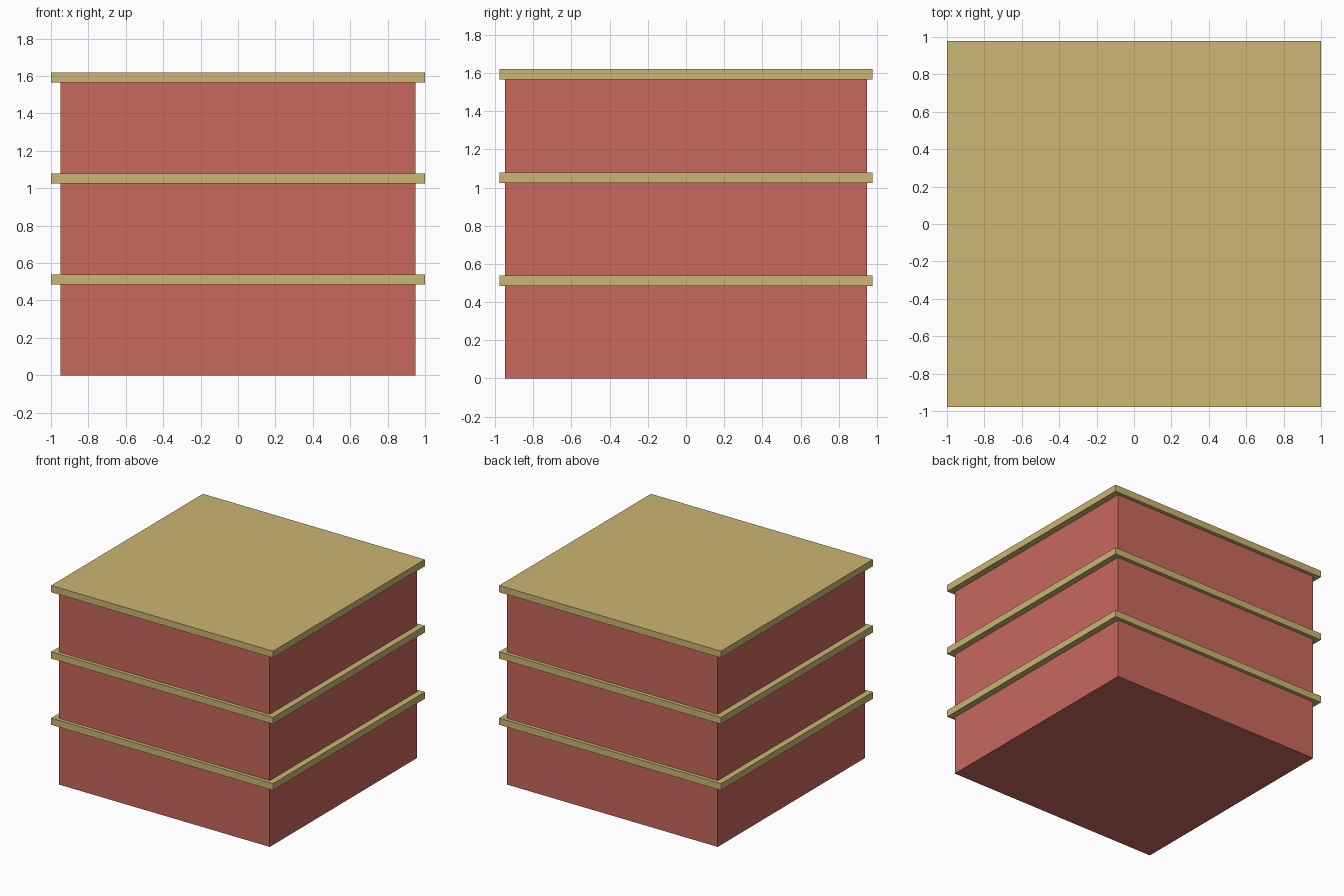
import bpy

if "Cube" in bpy.data.objects:
    bpy.data.objects.remove(bpy.data.objects["Cube"])

STOREY = 0.54      # floor-to-floor height
SLAB = 0.055       # slab thickness


def make_material(name, rgb):
    mat = bpy.data.materials.new(name)
    mat.diffuse_color = (*rgb, 1.0)
    mat.use_nodes = True
    mat.node_tree.nodes["Principled BSDF"].inputs["Base Color"].default_value = mat.diffuse_color
    return mat


def box(name, width, depth, z0, z1, mat):
    bpy.ops.mesh.primitive_cube_add(size=1, location=(0, 0, (z0 + z1) / 2))
    obj = bpy.context.object
    obj.name = name
    obj.scale = (width, depth, z1 - z0)
    bpy.ops.object.transform_apply(location=False, rotation=False, scale=True)
    obj.data.materials.append(mat)
    return obj


wall_red = make_material("brick red", (0.58, 0.138, 0.11))
slab_tan = make_material("sandy tan", (0.60, 0.465, 0.168))

# Three storeys, each a wall block capped by an overhanging slab
for i in range(3):
    base = i * STOREY
    top = base + STOREY
    box(f"storey_wall_{i + 1}", 1.90, 1.896, base, top - SLAB, wall_red)
    box(f"floor_slab_{i + 1}", 2.0, 1.955, top - SLAB, top, slab_tan)
